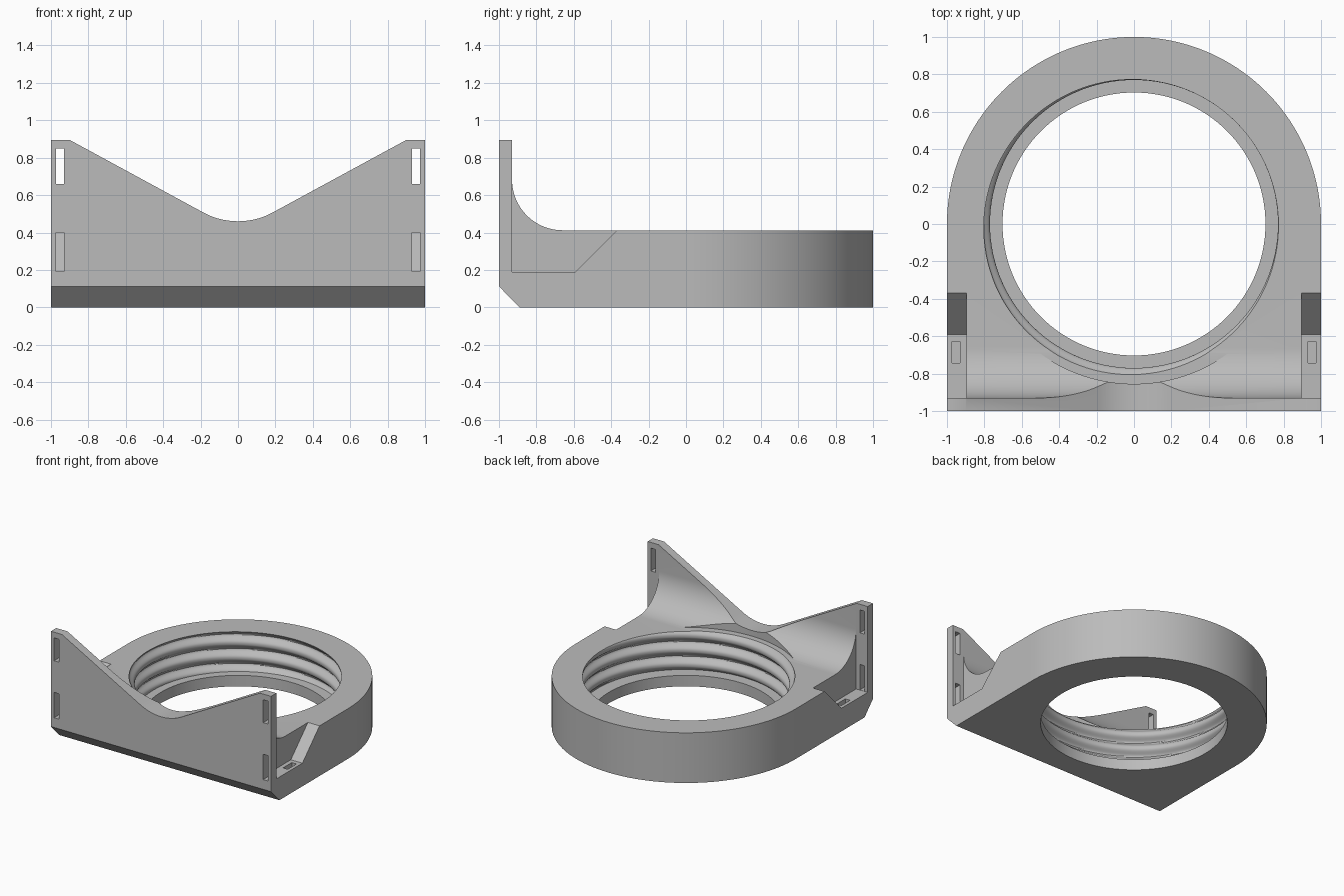
import bpy, bmesh, math
from mathutils import Vector

if "Cube" in bpy.data.objects:
    bpy.data.objects.remove(bpy.data.objects["Cube"])

grey = bpy.data.materials.new("plain_grey")
grey.use_nodes = True
COLOR = (0.5, 0.5, 0.5, 1)
grey.diffuse_color = COLOR
grey.node_tree.nodes["Principled BSDF"].inputs["Base Color"].default_value = COLOR


def finish(name, bm):
    bmesh.ops.recalc_face_normals(bm, faces=bm.faces[:])
    me = bpy.data.meshes.new(name)
    bm.to_mesh(me)
    bm.free()
    me.materials.append(grey)
    ob = bpy.data.objects.new(name, me)
    bpy.context.collection.objects.link(ob)
    return ob


def prism(name, points, axis, lo, hi):
    """Extrude a 2D outline along one axis, from lo to hi."""
    bm = bmesh.new()

    def place(a, b):
        return {"x": (lo, a, b), "y": (a, lo, b), "z": (a, b, lo)}[axis]

    face = bm.faces.new([bm.verts.new(place(a, b)) for a, b in points])
    out = bmesh.ops.extrude_face_region(bm, geom=[face])
    step = Vector([(hi - lo) * (axis == k) for k in "xyz"])
    moved = [g for g in out["geom"] if isinstance(g, bmesh.types.BMVert)]
    bmesh.ops.translate(bm, verts=moved, vec=step)
    return finish(name, bm)


def box(name, x0, x1, y0, y1, z0, z1):
    return prism(name, [(x0, y0), (x1, y0), (x1, y1), (x0, y1)], "z", z0, z1)


def arc(cx, cy, r, start, end, n):
    angles = [math.radians(start + (end - start) * i / n) for i in range(n + 1)]
    return [(cx + r * math.cos(a), cy + r * math.sin(a)) for a in angles]


def carve(target, tool, operation="DIFFERENCE"):
    tool.hide_render = True
    mod = target.modifiers.new(tool.name, "BOOLEAN")
    mod.operation, mod.solver, mod.object = operation, "EXACT", tool
    bpy.ops.object.select_all(action="DESELECT")
    bpy.context.view_layer.objects.active = target
    target.select_set(True)
    bpy.ops.object.modifier_apply(modifier=mod.name)
    bpy.data.objects.remove(tool)


TOP, HIGH = 0.412, 0.895

# Side profile: ring slab, filleted up into the front plate
side = [(-0.89, 0), (1.1, 0), (1.1, TOP)]
side += arc(-0.66, TOP + 0.27, 0.27, 270, 180, 24)
side += [(-0.93, HIGH), (-1, HIGH), (-1, 0.112)]
body = prism("ring_mount", side, "x", -1.1, 1.1)

# Rounded plan outline
plan = [(-1, -1.1), (1, -1.1)] + arc(0, 0, 1, 0, 180, 96)
carve(body, prism("plan_outline", plan, "z", -0.1, 1.2), "INTERSECT")

# Dip in the top of the front plate
dip = [(-1.086, 0.996), (-0.9, HIGH)] + arc(0, 0.849, 0.389, 241.5, 298.5, 20)
dip += [(0.9, HIGH), (1.086, 0.996)]
carve(body, prism("front_dip", dip, "y", -1.2, -0.3))


# Bore with bottom lip, rounded helical thread and clearance above
def thread_radius(angle, z):
    phase = 2 * math.pi * (z - TOP) / 0.12 - angle + math.radians(225)
    return 0.77 + 0.042 * ((1 + math.cos(phase)) / 2) ** 1.5


def bore_cutter(segments=120, rows=40, lip=0.09, rim=TOP + 0.002):
    bm = bmesh.new()
    levels = [(-0.1, 0.703), (lip, 0.703)]
    levels += [(lip + (rim - lip) * i / rows, None) for i in range(rows + 1)]
    levels += [(rim, 0.855), (1.2, 0.855)]
    rings = []
    for z, radius in levels:
        ring = []
        for i in range(segments):
            a = 2 * math.pi * i / segments
            r = radius or thread_radius(a, z)
            ring.append(bm.verts.new((r * math.cos(a), r * math.sin(a), z)))
        rings.append(ring)
    for low, high in zip(rings, rings[1:]):
        for i in range(segments):
            j = (i + 1) % segments
            bm.faces.new((low[i], low[j], high[j], high[i]))
    bm.faces.new(rings[0][::-1])
    bm.faces.new(rings[-1])
    return finish("threaded_bore", bm)


carve(body, bore_cutter())

# Corner pockets and strap slots on both sides
pocket = [(-0.931, 0.19), (-0.592, 0.19), (0.218, 1.0), (-0.931, 1.0)]
for s in (-1, 1):
    x0, x1 = sorted((s * 0.895, s * 1.1))
    carve(body, prism("corner_pocket", pocket, "x", x0, x1))
    x0, x1 = sorted((s * 0.929, s * 0.972))
    carve(body, box("upper_slot", x0, x1, -1.1, -0.85, 0.66, 0.848))
    carve(body, box("lower_slot", x0, x1, -1.1, -0.85, 0.192, 0.4))
    carve(body, box("floor_slot", x0, x1, -0.742, -0.628, 0.11, 0.3))

bpy.ops.object.select_all(action="DESELECT")
body.select_set(True)
bpy.context.view_layer.objects.active = body
bpy.ops.object.shade_smooth_by_angle(angle=math.radians(30))
